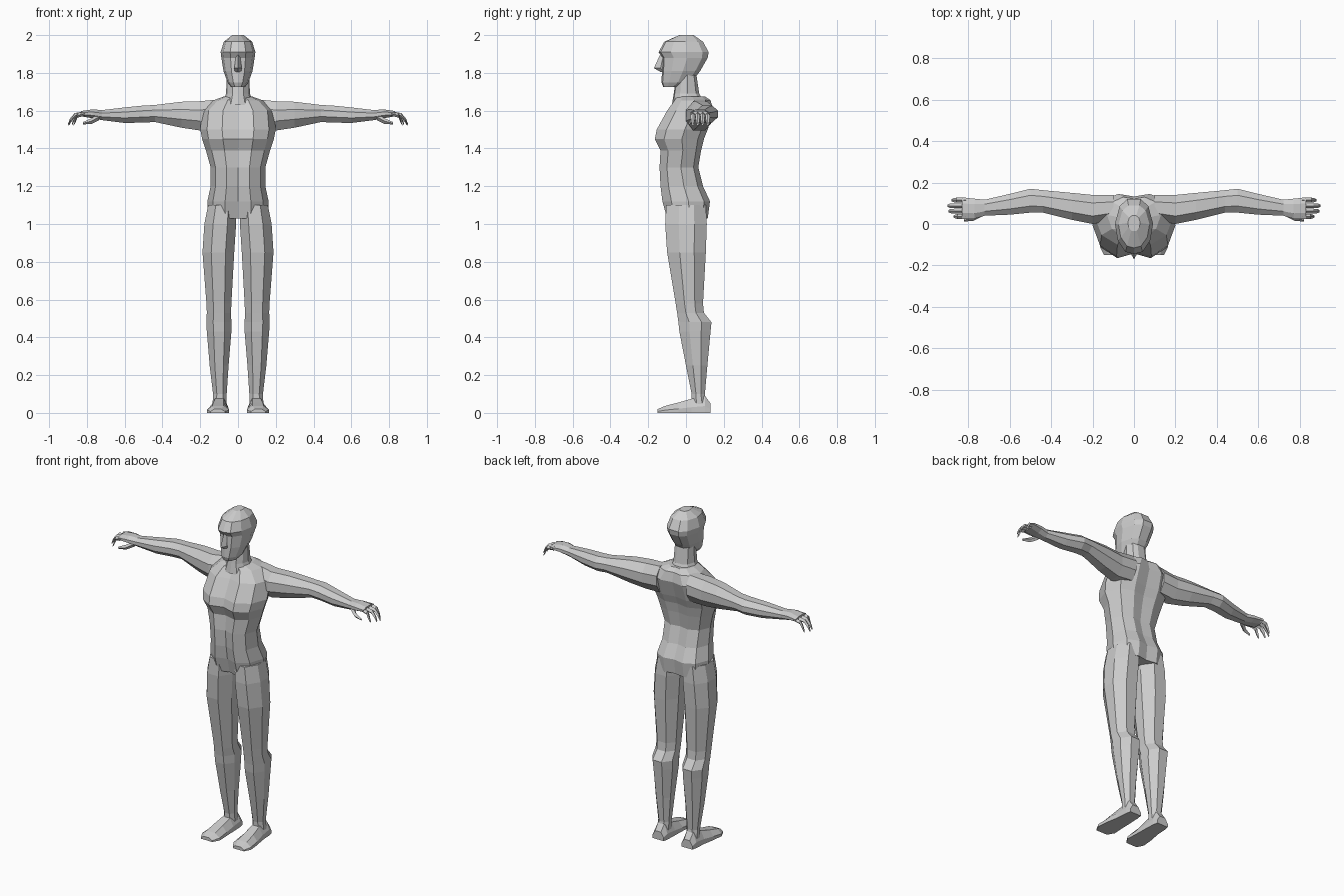
import bpy
import bmesh
from mathutils import Vector

default_cube = bpy.data.objects.get("Cube")
if default_cube:
    bpy.data.objects.remove(default_cube, do_unlink=True)

# One plain grey for the whole figure
GREY = (0.6, 0.6, 0.6, 1)
grey = bpy.data.materials.new("plain_grey")
grey.use_nodes = True
grey.diffuse_color = GREY
grey.node_tree.nodes["Principled BSDF"].inputs["Base Color"].default_value = GREY


def make_object(name, rings, mirrored=False):
    """Bridge a series of equal rings, cap both ends, keep faces flat."""
    bm = bmesh.new()
    loops = [[bm.verts.new(point) for point in ring] for ring in rings]
    count = len(loops[0])
    for low, high in zip(loops, loops[1:]):
        for i in range(count):
            j = (i + 1) % count
            bm.faces.new((low[i], low[j], high[j], high[i]))
    bm.faces.new(loops[0][::-1])
    bm.faces.new(loops[-1])
    bmesh.ops.recalc_face_normals(bm, faces=bm.faces)
    mesh = bpy.data.meshes.new(name)
    bm.to_mesh(mesh)
    bm.free()
    mesh.materials.append(grey)
    obj = bpy.data.objects.new(name, mesh)
    bpy.context.collection.objects.link(obj)
    if mirrored:
        obj.modifiers.new("mirror_sides", "MIRROR").use_mirror_merge = False
    return obj


def section(profile, place, a_min, a_max, b_min, b_max, order):
    """Fit a unit profile into a rectangle, then order the axes as x, y, z."""
    ring = []
    for a, b in profile:
        local = {
            "p": place,
            "a": (a_min + a_max) / 2 + a * (a_max - a_min) / 2,
            "b": (b_min + b_max) / 2 + b * (b_max - b_min) / 2,
        }
        ring.append(Vector([local[key] for key in order]))
    return ring


def symmetric(half):
    """Complete a half profile that starts and ends on the centre line."""
    return half + [(-a, b) for a, b in half[-2:0:-1]]


def body_part(name, profile, rows):
    """Stack centred sections given as height, half width, front, back."""
    make_object(name, [section(profile, z, -w, w, front, back, "abp")
                       for z, w, front, back in rows])


def limb(name, profile, rows, order):
    make_object(name, [section(profile, *row, order) for row in rows], mirrored=True)


TORSO = symmetric([(0, -.82), (.42, -1), (.82, -.62), (1, .1), (.8, .75), (.4, 1), (0, .9)])
HEAD = symmetric([(0, -1), (.45, -.92), (.85, -.5), (1, .1), (.75, .75), (.35, 1), (0, 1)])
LIMB = [(-.45, -1), (.45, -1), (1, -.35), (1, .4), (.45, 1), (-.45, 1), (-1, .4), (-1, -.35)]
SOLE = [(-1, -1), (1, -1), (1, -.2), (.5, 1), (-.5, 1), (-1, -.2)]
DIAMOND = [(-1, 0), (0, -1), (1, 0), (0, 1)]

# Torso from pelvis through waist and chest to the collar
body_part("torso", TORSO, [
    (1.03, .16, -.1, .115),
    (1.12, .162, -.125, .127),
    (1.2, .145, -.135, .09),
    (1.3, .145, -.14, .065),
    (1.39, .17, -.135, .08),
    (1.45, .19, -.165, .095),
    (1.5, .2, -.155, .115),
    (1.6, .19, -.1, .145),
    (1.655, .13, -.06, .13),
    (1.675, .075, -.05, .1),
])

# Neck
body_part("neck", HEAD, [
    (1.63, .085, -.075, .1),
    (1.69, .063, -.065, .07),
    (1.79, .06, -.05, .055),
])

# Head with chin, brow and crown
body_part("head", HEAD, [
    (1.725, .035, -.12, -.03),
    (1.75, .055, -.13, .03),
    (1.81, .077, -.127, .075),
    (1.88, .088, -.125, .115),
    (1.91, .092, -.145, .12),
    (1.965, .075, -.115, .09),
    (2, .03, -.035, .04),
])

# Nose wedge
body_part("nose", DIAMOND, [
    (1.805, .016, -.135, -.1),
    (1.825, .02, -.17, -.1),
    (1.895, .01, -.138, -.1),
])

# Arms from shoulder over elbow to wrist and palm
limb("arm", LIMB, [
    (.1, .02, .14, 1.5, 1.66),
    (.2, 0, .14, 1.495, 1.65),
    (.3, .02, .15, 1.51, 1.647),
    (.44, .055, .163, 1.54, 1.63),
    (.5, .055, .17, 1.537, 1.627),
    (.6, .045, .145, 1.535, 1.617),
    (.72, .04, .117, 1.55, 1.603),
    (.77, .025, .122, 1.56, 1.607),
    (.83, .025, .128, 1.57, 1.598),
], "pab")

# Four curled fingers on each hand
for finger, (y, reach) in {"index": (.036, .87), "middle": (.062, .895),
                           "ring": (.088, .9), "little": (.115, .88)}.items():
    path = [(.81, 1.585), ((.83 + reach) / 2, 1.575), (reach - .01, 1.548), (reach, 1.525)]
    limb(finger + "_finger", DIAMOND,
         [(x, y - r, y + r, z - r, z + r)
          for (x, z), r in zip(path, (.012, .012, .01, .005))], "pab")

# Thumbs hang forward under the palm
limb("thumb", DIAMOND, [
    (.735, .035, .07, 1.55, 1.585),
    (.775, .015, .04, 1.53, 1.56),
    (.82, .012, .025, 1.527, 1.54),
], "pab")

# Legs with thigh, knee, calf and ankle
limb("leg", LIMB, [
    (1.1, .01, .158, -.105, .105),
    (1, .01, .178, -.11, .11),
    (.85, .02, .188, -.1, .105),
    (.58, .035, .167, -.055, .09),
    (.53, .037, .165, -.047, .095),
    (.48, .035, .168, -.04, .135),
    (.43, .035, .165, -.035, .13),
    (.25, .05, .15, 0, .113),
    (.1, .06, .132, .03, .1),
    (.04, .06, .135, .03, .11),
], "abp")

# Feet from heel to toe
limb("foot", SOLE, [
    (.13, .06, .135, 0, .05),
    (.1, .055, .14, 0, .09),
    (.03, .052, .145, 0, .075),
    (-.04, .05, .158, 0, .055),
    (-.11, .047, .165, 0, .037),
    (-.15, .07, .145, 0, .02),
], "apb")
